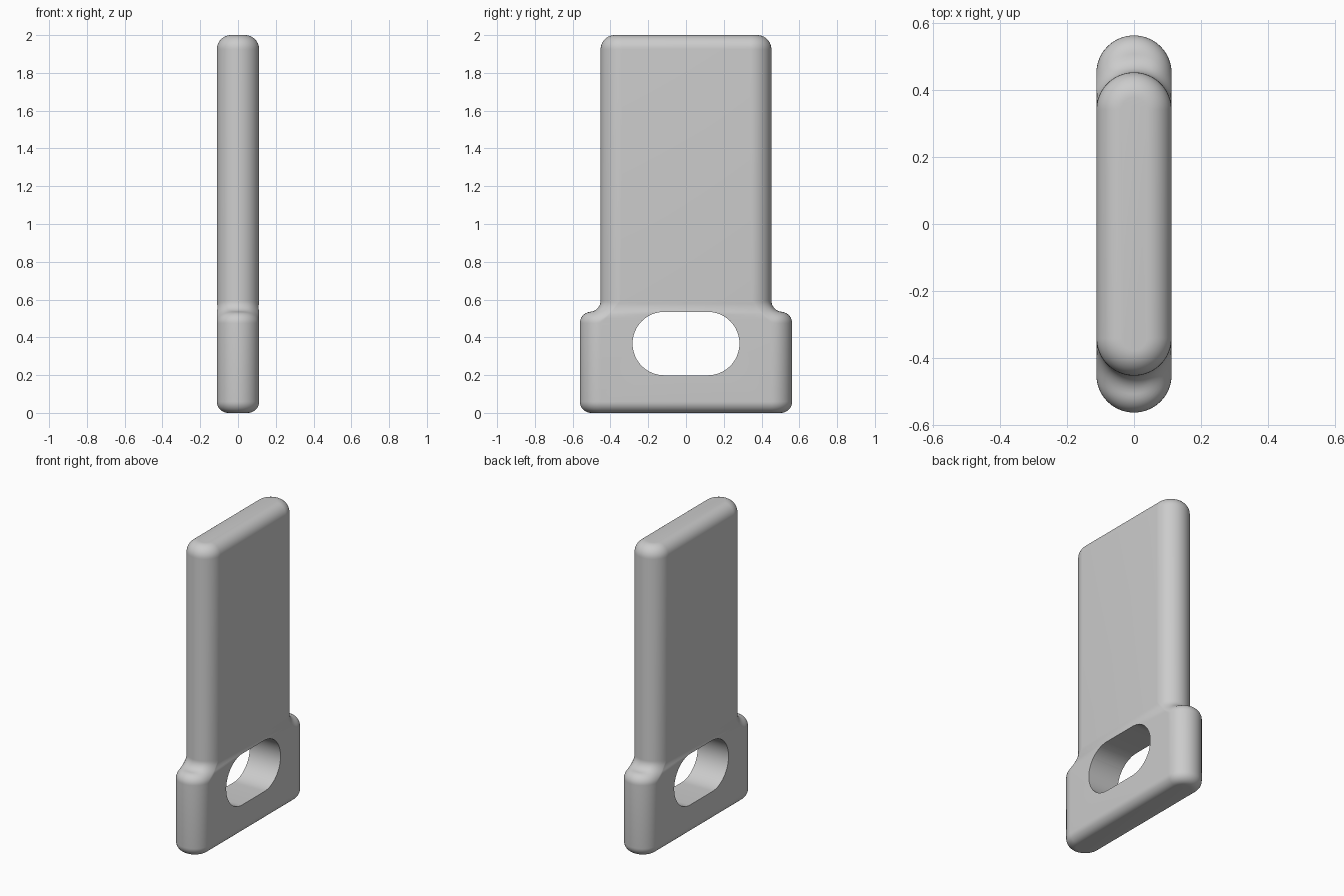
import bpy, bmesh, math

if "Cube" in bpy.data.objects:
    bpy.data.objects.remove(bpy.data.objects["Cube"])

R = 0.112            # half thickness
BLADE_C, BASE_C = 0.34, 0.45   # centres of the rounded ends
STEP_Z, FILLET = 0.535, 0.06


def capsule(x, y, c):
    return math.hypot(x, max(abs(y) - c, 0)) - R


def rounded_slab(x, y, z, c, z0, z1, r):
    # upright capsule-shaped slab with rounded rims
    a = capsule(x, y, c) + r
    b = abs(z - (z0 + z1) / 2) - (z1 - z0) / 2 + r
    return min(max(a, b), 0) + math.hypot(max(a, 0), max(b, 0)) - r


def field(x, y, z):
    # blade and base joined by a round fillet, kept within the flat sides
    a = rounded_slab(x, y, z, BLADE_C, 0.15, 2.0, 0.075)
    b = rounded_slab(x, y, z, BASE_C, 0.0, STEP_Z, 0.06)
    d = max(FILLET, min(a, b)) - math.hypot(max(FILLET - a, 0), max(FILLET - b, 0))
    return max(d, capsule(x, y, BASE_C))


def half_ring(z):
    # outline of the +y end at one height
    t = min(max((z - 0.47) / 0.13, 0), 1)
    oy = BASE_C + (BLADE_C - BASE_C) * t
    pts = []
    for i in range(41):
        ang = math.pi * i / 40
        dx, dy = math.cos(ang), math.sin(ang)
        lo, hi = 0.0, 0.35
        for _ in range(26):
            m = (lo + hi) / 2
            if field(dx * m, oy + dy * m, z) <= 1e-6:
                lo = m
            else:
                hi = m
        pts.append((dx * lo, oy + dy * lo))
    return pts


def new_object(name, bm):
    bmesh.ops.recalc_face_normals(bm, faces=bm.faces)
    me = bpy.data.meshes.new(name)
    bm.to_mesh(me)
    bm.free()
    ob = bpy.data.objects.new(name, me)
    bpy.context.collection.objects.link(ob)
    return ob


# heights, denser through the rounded rims and the step
arc = [math.pi / 2 * i / 10 for i in range(11)]
levels = [0.06 * (1 - math.cos(a)) for a in arc]
levels += [STEP_Z - 0.06 + 0.06 * math.sin(a) for a in arc]
levels += [STEP_Z + FILLET * (1 - math.cos(a)) for a in arc[1:]]
levels += [1.925 + 0.075 * math.sin(a) for a in arc]

# plate: stacked outlines, both ends mirrored
bm = bmesh.new()
rings = []
for z in levels:
    half = half_ring(z)
    outline = half + [(-x, -y) for x, y in half]
    rings.append([bm.verts.new((x, y, z)) for x, y in outline])
for lower, upper in zip(rings, rings[1:]):
    n = len(lower)
    for i in range(n):
        j = (i + 1) % n
        bm.faces.new((lower[i], lower[j], upper[j], upper[i]))
bm.faces.new(rings[0])
bm.faces.new(rings[-1])
plate = new_object("tag_plate", bm)

# slot cutter
bm = bmesh.new()
slot = []
for side in (1, -1):
    for i in range(33):
        a = -math.pi / 2 + math.pi * i / 32
        slot.append((side * (0.115 + 0.168 * math.cos(a)), 0.367 + side * 0.168 * math.sin(a)))
ends = [[bm.verts.new((x, y, z)) for y, z in slot] for x in (-0.3, 0.3)]
bm.faces.new(ends[0])
bm.faces.new(ends[1])
for i in range(len(slot)):
    j = (i + 1) % len(slot)
    bm.faces.new((ends[0][i], ends[0][j], ends[1][j], ends[1][i]))
cutter = new_object("slot_cutter", bm)
cutter.hide_render = True

cut = plate.modifiers.new("slot", 'BOOLEAN')
cut.operation = 'DIFFERENCE'
cut.solver = 'EXACT'
cut.object = cutter
bpy.context.view_layer.objects.active = plate
plate.select_set(True)
cutter.select_set(False)
bpy.ops.object.modifier_apply(modifier=cut.name)
bpy.data.objects.remove(cutter)

# plain grey finish
grey = bpy.data.materials.new("grey")
grey.diffuse_color = (0.6, 0.6, 0.6, 1)
grey.use_nodes = True
grey.node_tree.nodes["Principled BSDF"].inputs["Base Color"].default_value = grey.diffuse_color
plate.data.materials.clear()
plate.data.materials.append(grey)
bpy.ops.object.shade_smooth_by_angle(angle=math.radians(35))
